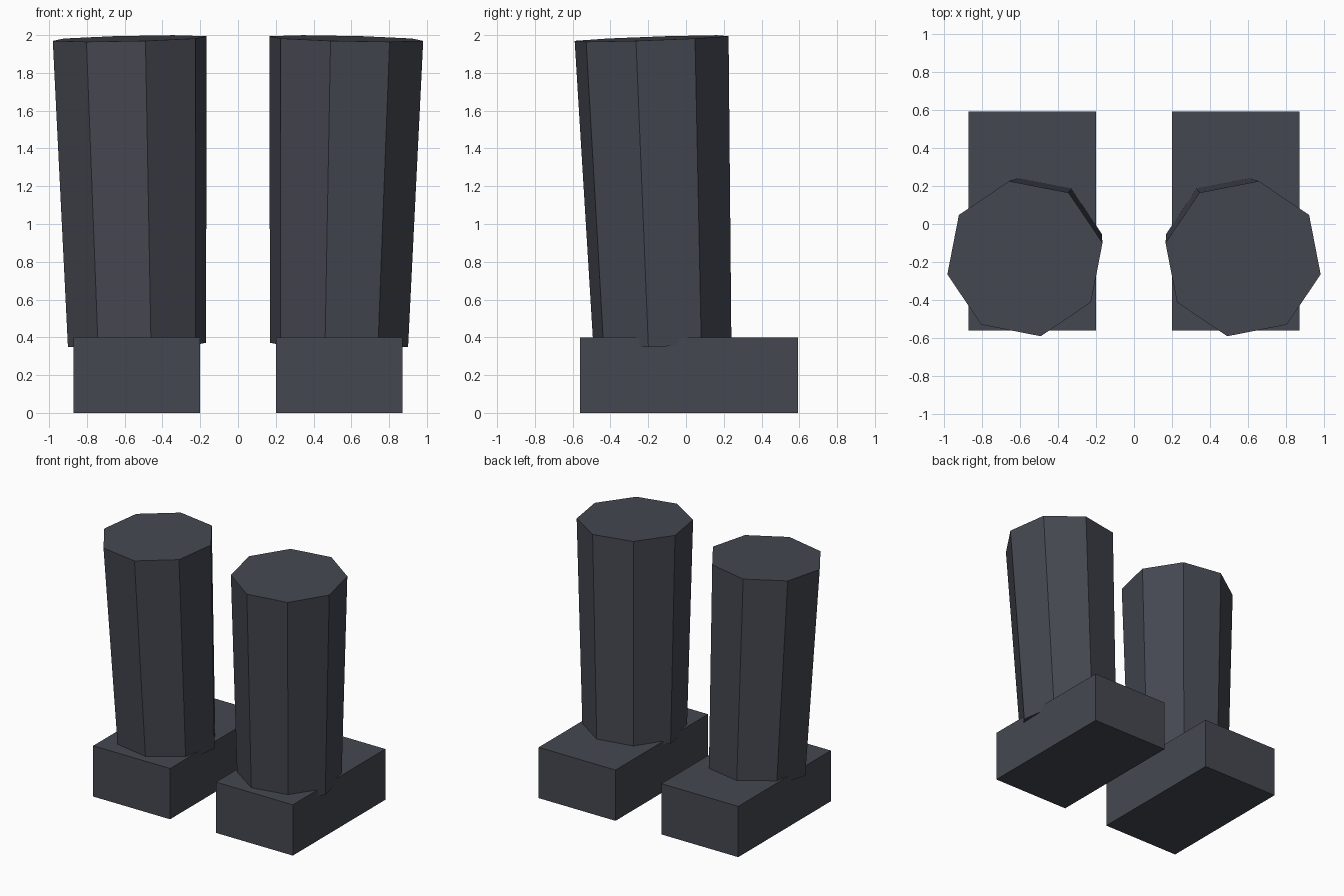
import bpy, bmesh, math
from mathutils import Matrix, Vector

if "Cube" in bpy.data.objects:
    bpy.data.objects.remove(bpy.data.objects["Cube"])

mat = bpy.data.materials.new("dark_slate")
mat.diffuse_color = (0.06, 0.064, 0.082, 1)
mat.use_nodes = True
mat.node_tree.nodes["Principled BSDF"].inputs["Base Color"].default_value = mat.diffuse_color


def finish(bm, name):
    """Turn the right-hand part into an object mirrored across x = 0."""
    me = bpy.data.meshes.new(name)
    bm.to_mesh(me)
    bm.free()
    me.materials.append(mat)
    ob = bpy.data.objects.new(name, me)
    bpy.context.collection.objects.link(ob)
    mod = ob.modifiers.new("mirror", 'MIRROR')
    mod.use_axis[0] = True
    mod.use_mirror_merge = False
    return ob


# Feet: plain blocks
bm = bmesh.new()
lo, hi = Vector((0.2, -0.56, 0)), Vector((0.87, 0.592, 0.4))
bmesh.ops.create_cube(bm, size=1, matrix=Matrix.Translation((lo + hi) / 2)
                      @ Matrix.Diagonal((*(hi - lo), 1)))
finish(bm, "feet")

# Legs: tapered octagonal columns leaning outwards and forwards
bottom, top = Vector((0.535, -0.125, 0.36)), Vector((0.573, -0.182, 1.982))
axis = top - bottom
lean = Vector((0, 0, 1)).rotation_difference(axis).to_matrix().to_4x4()
bm = bmesh.new()
bmesh.ops.create_cone(bm, cap_ends=True, segments=8, radius1=0.373,
                      radius2=0.416, depth=axis.length,
                      matrix=Matrix.Translation((bottom + top) / 2) @ lean
                      @ Matrix.Rotation(math.radians(-11.5), 4, 'Z'))
finish(bm, "legs")
